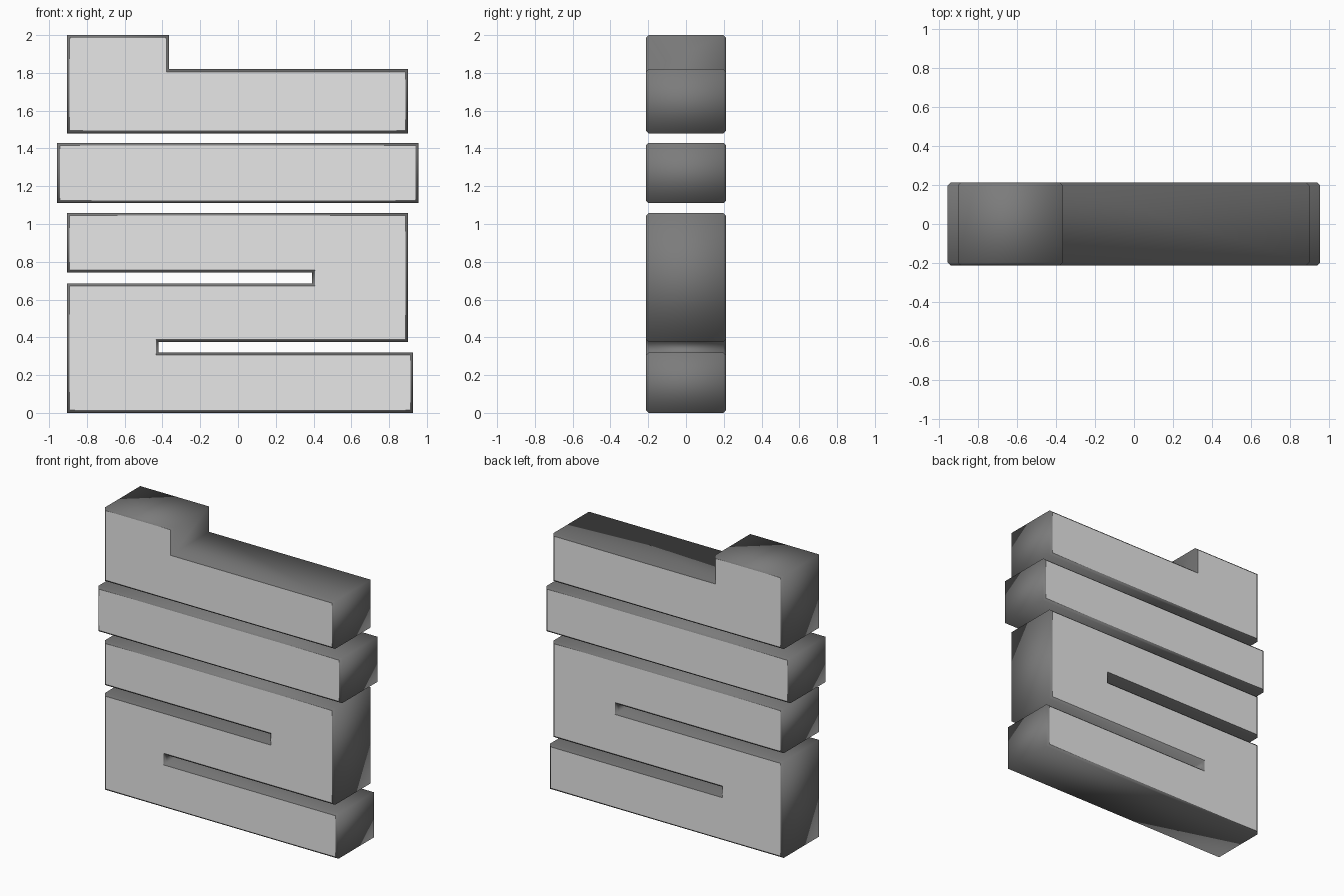
import bpy
import bmesh

if "Cube" in bpy.data.objects:
    bpy.data.objects.remove(bpy.data.objects["Cube"])

HALF_DEPTH = 0.212
CHAMFER = 0.014


def make_material(name, value):
    mat = bpy.data.materials.new(name)
    mat.diffuse_color = (value, value, value, 1.0)
    mat.use_nodes = True
    mat.node_tree.nodes["Principled BSDF"].inputs["Base Color"].default_value = mat.diffuse_color
    return mat


light_grey = make_material("light_grey_face", 0.8)
dark_grey = make_material("dark_grey_side", 0.2)


def slab(name, outline):
    """Extrude an x/z outline along y, chamfering the front and back rims."""
    bm = bmesh.new()
    front = bm.faces.new([bm.verts.new((x, -HALF_DEPTH, z)) for x, z in outline])
    ext = bmesh.ops.extrude_face_region(bm, geom=[front], use_keep_orig=True)
    back = [v for v in ext["geom"] if isinstance(v, bmesh.types.BMVert)]
    bmesh.ops.translate(bm, verts=back, vec=(0, 2 * HALF_DEPTH, 0))
    bmesh.ops.recalc_face_normals(bm, faces=bm.faces)
    rims = [e for e in bm.edges if abs(e.verts[0].co.y - e.verts[1].co.y) < 1e-4]
    bmesh.ops.bevel(bm, geom=rims, offset=CHAMFER, segments=1, affect='EDGES')
    bmesh.ops.recalc_face_normals(bm, faces=bm.faces)
    # Light flat front and back, dark softly shaded sides and chamfers
    for f in bm.faces:
        is_side = abs(f.normal.y) < 0.95
        f.smooth = is_side
        f.material_index = 1 if is_side else 0
    mesh = bpy.data.meshes.new(name)
    bm.to_mesh(mesh)
    bm.free()
    mesh.materials.append(light_grey)
    mesh.materials.append(dark_grey)
    obj = bpy.data.objects.new(name, mesh)
    bpy.context.collection.objects.link(obj)
    return obj


# Stepped top slab
slab("top_slab", [(-0.905, 1.48), (0.90, 1.48), (0.90, 1.82),
                  (-0.365, 1.82), (-0.365, 2.0), (-0.905, 2.0)])

# Wider middle bar
slab("middle_bar", [(-0.957, 1.11), (0.955, 1.11), (0.955, 1.43), (-0.957, 1.43)])

# Folded base with one slot from each side
slab("folded_base", [(-0.905, 0.0), (0.927, 0.0), (0.927, 0.32), (-0.42, 0.32),
                     (-0.42, 0.375), (0.90, 0.375), (0.90, 1.058), (-0.905, 1.058),
                     (-0.905, 0.742), (0.393, 0.742), (0.393, 0.685), (-0.905, 0.685)])
